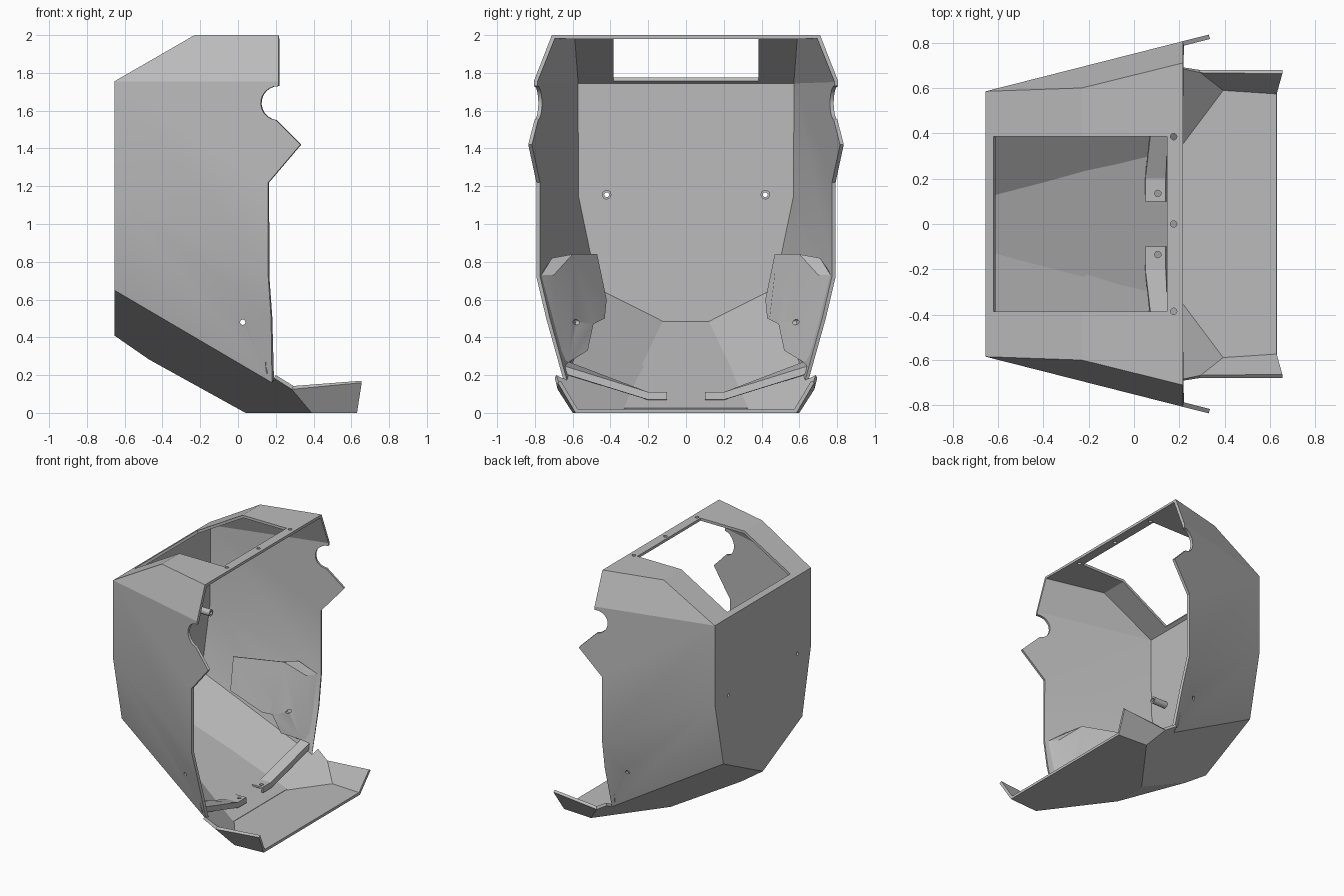
import bpy, bmesh
from math import cos, sin, radians
from mathutils import Matrix, Vector

cube = bpy.data.objects.get("Cube")
if cube:
    bpy.data.objects.remove(cube, do_unlink=True)

grey = bpy.data.materials.new("plain_grey")
grey.use_nodes = True
tone = (0.5, 0.5, 0.5, 1)
grey.diffuse_color = tone
grey.node_tree.nodes["Principled BSDF"].inputs["Base Color"].default_value = tone


def flip(points):
    return [(x, -y, z) for x, y, z in points]


def make_object(name, bm):
    mesh = bpy.data.meshes.new(name)
    bm.to_mesh(mesh)
    bm.free()
    mesh.materials.append(grey)
    obj = bpy.data.objects.new(name, mesh)
    bpy.context.collection.objects.link(obj)
    return obj


def sheet(name, faces, outward):
    """Weld polygons into one sheet; the first face's normal points along outward."""
    bm = bmesh.new()
    for pts in faces:
        bm.faces.new([bm.verts.new(p) for p in pts])
    bmesh.ops.remove_doubles(bm, verts=bm.verts[:], dist=0.0005)
    bmesh.ops.recalc_face_normals(bm, faces=bm.faces[:])
    bm.faces.ensure_lookup_table()
    if bm.faces[0].normal.dot(Vector(outward)) < 0:
        bmesh.ops.reverse_faces(bm, faces=bm.faces[:])
    return make_object(name, bm)


def apply(obj, kind, **settings):
    mod = obj.modifiers.new(kind.lower(), kind)
    for key, value in settings.items():
        setattr(mod, key, value)
    bpy.context.view_layer.objects.active = obj
    bpy.ops.object.modifier_apply(modifier=mod.name)


def thicken(obj, t):
    apply(obj, "SOLIDIFY", thickness=t, offset=-1, use_even_offset=True)


def rod(bm, centre, axis, radius, length):
    turn = Vector((0, 0, 1)).rotation_difference(Vector(axis)).to_matrix().to_4x4()
    bmesh.ops.create_cone(bm, cap_ends=True, segments=16, radius1=radius, radius2=radius,
                          depth=length, matrix=Matrix.Translation(centre) @ turn)


# Side wall outline: one vertical plane that spreads towards the open side
def wall(x, z):
    return (x, 0.585 + 0.254 * (x + 0.655), z)


back_top, back_crease = wall(-0.655, 1.755), wall(-0.655, 1.15)
back_low, keel_back = (-0.655, 0.48, 0.65), (-0.655, 0, 0.41)
keel_mid, floor_in, floor_out = (-0.47, 0, 0.282), (0.04, 0.13, 0), (0.39, 0.6, 0)
edge_crease, edge_mid, edge_foot = wall(0.16, 0.72), (0.175, 0.74, 0.5), (0.18, 0.645, 0.16)
ear, ear_tip = (0.19, 0.695, 0.185), (0.285, 0.68, 0.125)
lip_base, lip_top = (0.63, 0.585, 0), (0.655, 0.68, 0.16)
wall_top, roof_front, roof_back = wall(0.215, 1.755), (0.215, 0.71, 2), (-0.23, 0.6, 2)
hole_y = 0.385
h_wall, h_back = (-0.655, hole_y, 1.755), (-0.62, hole_y, 1.775)
h_mid, h_front, h_rim = (-0.23, hole_y, 2), (0.145, hole_y, 2), (0.215, hole_y, 2)

notch = [wall(0.21 + 0.09 * cos(radians(a)), 1.64 + 0.09 * sin(radians(a)))
         for a in range(264, 86, -16)]

side_faces = [
    [back_top, back_crease, edge_crease, wall(0.16, 1.22), wall(0.33, 1.42)] + notch
    + [wall(0.215, 1.73), wall_top],
    [back_crease, back_low, edge_foot, edge_mid, edge_crease],
    [back_low, keel_back, keel_mid, floor_in, floor_out, ear_tip, ear, edge_foot],
    [floor_out, lip_base, lip_top, ear_tip],
    [back_top, wall_top, roof_front, roof_back],
    [back_top, roof_back, h_mid, h_back, h_wall],
    [roof_back, roof_front, h_rim, h_front, h_mid],
]


def across(half):
    return half + flip(half)[::-1]


centre_faces = [
    across([h_wall, back_top, back_crease, back_low]) [:4] + [keel_back]
    + flip([back_low, back_crease, back_top, h_wall]),
    [keel_mid, floor_in] + flip([floor_in]),
    across([floor_in, floor_out, lip_base]),
    across([h_wall, h_back]),
    across([h_front, h_rim]),
]
shell = sheet("shell", centre_faces + side_faces + [flip(f) for f in side_faces], (-1, 0, 0))
thicken(shell, 0.02)

# Sloping inner floor over the keel
floor = sheet("inner_floor", [across([(-0.64, 0.145, 0.487), (0.19, 0.36, 0.025)])], (0, 0, 1))
thicken(floor, 0.008)

# Inner brackets: plate, rim against the wall, arm and bolt tab
p_top, p_front, p_foot = (-0.03, 0.6, 0.84), (0.09, 0.7, 0.73), (0.1, 0.62, 0.27)
r_top, r_front, r_foot = (0.02, 0.71, 0.82), (0.14, 0.765, 0.73), (0.16, 0.65, 0.25)
t_in, t_out, t_in_end, t_out_end = (0.05, 0.2, 0.11), (0.14, 0.2, 0.11), (0.05, 0.1, 0.11), (0.14, 0.1, 0.11)


def lower(p):
    return (p[0] + 0.005, p[1], p[2] - 0.04)


bracket_faces = [
    [(-0.37, 0.47, 0.84), p_top, p_front, p_foot, (0, 0.52, 0.33), (-0.05, 0.49, 0.47),
     (-0.1, 0.43, 0.5), (-0.36, 0.42, 0.6)],
    [p_top, r_top, r_front, p_front],
    [p_front, r_front, r_foot, p_foot],
    [p_foot, r_foot, t_out, t_in],
    [t_in, t_out, t_out_end, t_in_end],
    [t_out, r_foot, lower(r_foot), lower(t_out)],
    [t_out_end, t_out, lower(t_out), lower(t_out_end)],
]
brackets = []
for side, faces, facing in (("left", bracket_faces, -1),
                            ("right", [flip(f) for f in bracket_faces], 1)):
    bracket = sheet("bracket_" + side, faces, (0, facing, 0))
    thicken(bracket, 0.014)
    brackets.append(bracket)

# Hollow pegs on the back wall
pegs = []
for s in (-1, 1):
    bm = bmesh.new()
    rod(bm, (-0.585, 0.42 * s, 1.155), (1, 0, 0), 0.025, 0.125)
    pegs.append(make_object("peg", bm))

# Bolt holes
bm = bmesh.new()
for s in (-1, 1):
    rod(bm, (-0.6, 0.42 * s, 1.155), (1, 0, 0), 0.013, 0.4)
    rod(bm, (0.025, 0.65 * s, 0.48), (0, 1, 0), 0.014, 0.5)
    rod(bm, (0.105, 0.135 * s, 0.11), (0, 0, 1), 0.014, 0.1)
for y in (-hole_y, 0, hole_y):
    rod(bm, (0.175, y, 2), (0, 0, 1), 0.014, 0.1)
cutter = make_object("hole_cutter", bm)
cutter.hide_render = True
for obj in [shell] + brackets + pegs:
    apply(obj, "BOOLEAN", object=cutter, operation="DIFFERENCE", solver="EXACT")
bpy.data.objects.remove(cutter, do_unlink=True)

# Smooth the gentle creases, keep the rest sharp
bpy.ops.object.select_all(action="DESELECT")
for obj in [shell, floor] + brackets + pegs:
    obj.select_set(True)
bpy.context.view_layer.objects.active = shell
bpy.ops.object.shade_smooth_by_angle(angle=radians(18))
